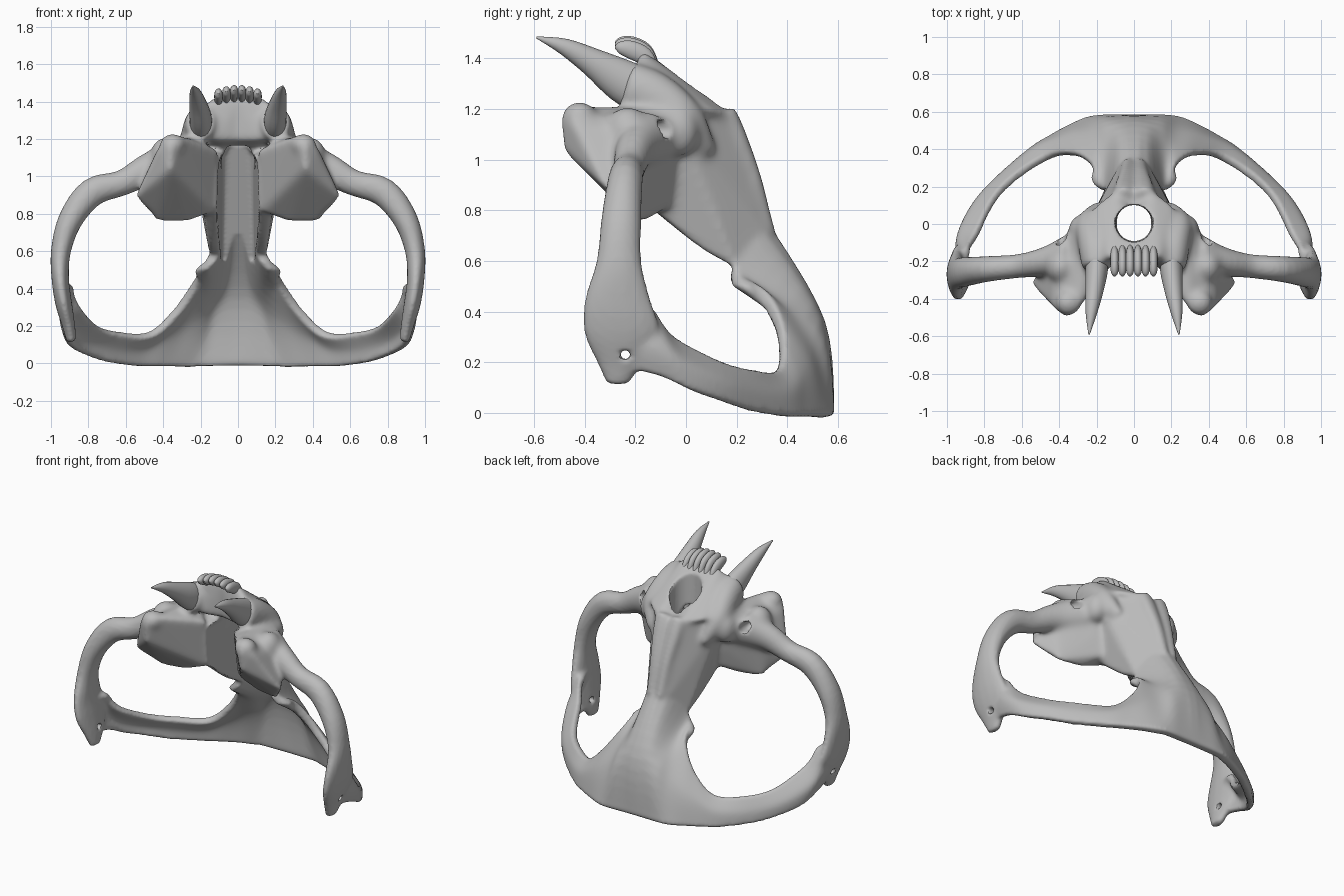
import bpy, bmesh, math
from mathutils import Vector, Matrix

cube = bpy.data.objects.get("Cube")
if cube:
    bpy.data.objects.remove(cube)

mat = bpy.data.materials.new("bone grey")
mat.use_nodes = True
GREY = (0.5, 0.5, 0.5, 1)
mat.diffuse_color = GREY
mat.node_tree.nodes["Principled BSDF"].inputs["Base Color"].default_value = GREY


def smooth_path(pts, n=4):
    """Catmull-Rom resampling of tuples of any length."""
    pts = [Vector(p) for p in pts]
    out = []
    for i in range(len(pts) - 1):
        a, b, c, d = pts[max(i - 1, 0)], pts[i], pts[i + 1], pts[min(i + 2, len(pts) - 1)]
        for k in range(n):
            t = k / n
            out.append(b + (c - a) * (t / 2) + (a * 2 - b * 5 + c * 4 - d) * (t * t / 2)
                       + (b * 3 - a - c * 3 + d) * (t ** 3 / 2))
    return out + [pts[-1]]


def loft(bm, rings):
    """Skin closed rings and cap both ends."""
    rows = [[bm.verts.new(p) for p in r] for r in rings]
    n = len(rows[0])
    faces = [bm.faces.new((a[i], a[(i + 1) % n], b[(i + 1) % n], b[i]))
             for a, b in zip(rows, rows[1:]) for i in range(n)]
    faces += [bm.faces.new(rows[0][::-1]), bm.faces.new(rows[-1])]
    bmesh.ops.recalc_face_normals(bm, faces=faces)


def tube(bm, pts, side, sides=14):
    """Elliptical limb: x, y, z, radius along side, radius across it."""
    path, side, rings = smooth_path(pts), Vector(side), []
    for i, p in enumerate(path):
        tan = path[min(i + 1, len(path) - 1)] - path[max(i - 1, 0)]
        across = Vector(tan[:3]).cross(side).normalized()
        rings.append([Vector(p[:3]) + side * (p[3] * math.cos(a)) + across * (p[4] * math.sin(a))
                      for a in (math.tau * k / sides for k in range(sides))])
    loft(bm, rings)


def plate(bm, grid, thick_start, thick_end):
    """Thicken a grid of points inward along its own normals."""
    rings, last, top = [], len(grid) - 1, len(grid[0]) - 1
    for i, col in enumerate(grid):
        thick = thick_start + (thick_end - thick_start) * i / last
        inner = []
        for j, p in enumerate(col):
            along = grid[min(i + 1, last)][j] - grid[max(i - 1, 0)][j]
            up = col[min(j + 1, top)] - col[max(j - 1, 0)]
            inner.append(p + along.cross(up).normalized() * thick)
        rings.append(col + inner[::-1])
    loft(bm, rings)


def hull(bm, pts):
    verts = [bm.verts.new(p) for p in pts]
    res = bmesh.ops.convex_hull(bm, input=verts)
    bmesh.ops.delete(bm, geom=list({v for v in res["geom_interior"] + res["geom_unused"]
                                    if isinstance(v, bmesh.types.BMVert)}), context="VERTS")


def blob(bm, loc, size):
    bmesh.ops.create_icosphere(bm, subdivisions=3, radius=1,
                               matrix=Matrix.Translation(loc) @ Matrix.Diagonal((*size, 1)))


def mirror(bm):
    res = bmesh.ops.duplicate(bm, geom=bm.verts[:] + bm.edges[:] + bm.faces[:])["geom"]
    for v in res:
        if isinstance(v, bmesh.types.BMVert):
            v.co.x *= -1
    bmesh.ops.reverse_faces(bm, faces=[f for f in res if isinstance(f, bmesh.types.BMFace)])


def finish(bm, name):
    me = bpy.data.meshes.new(name)
    bm.to_mesh(me)
    bm.free()
    ob = bpy.data.objects.new(name, me)
    bpy.context.collection.objects.link(ob)
    me.materials.append(mat)
    return ob


def activate(ob):
    bpy.ops.object.select_all(action="DESELECT")
    ob.select_set(True)
    bpy.context.view_layer.objects.active = ob


bm = bmesh.new()

# Forehead and brow shell: columns of bottom edge, middle, eye socket rim
columns = [
    (-.03, .587, -.01, -.03, .55, .36, -.03, .33, .75),
    (.09, .587, -.01, .07, .54, .37, .08, .31, .71),
    (.18, .587, -.01, .15, .52, .34, .165, .19, .57),
    (.26, .575, -.01, .22, .50, .27, .21, .30, .505),
    (.35, .535, -.01, .32, .49, .2, .27, .36, .405),
    (.45, .48, -.01, .41, .46, .15, .36, .385, .28),
    (.56, .41, -.01, .53, .41, .09, .48, .365, .175),
    (.72, .27, .01, .70, .28, .09, .64, .27, .175),
    (.84, .14, .05, .83, .15, .13, .76, .14, .21),
    (.91, .02, .09, .92, 0, .2, .85, -.05, .31),
    (.93, -.1, .14, .955, -.1, .26, .90, -.13, .42),
    (.92, -.22, .17, .95, -.22, .28, .935, -.2, .42)]
plate(bm, [smooth_path([c[0:3], c[3:6], c[6:9]], 6) for c in smooth_path(columns)], .06, .04)

# Cheek arch, ending in the flat drilled tab
tube(bm, [(.34, -.15, 1.08, .11, .12), (.48, -.2, 1.035, .08, .09), (.62, -.225, .965, .065, .07),
          (.78, -.24, .915, .07, .078), (.895, -.255, .77, .08, .067), (.947, -.265, .6, .09, .054),
          (.95, -.27, .45, .132, .047), (.932, -.255, .32, .152, .045), (.905, -.26, .2, .095, .035),
          (.89, -.27, .115, .045, .025)], (0, 1, 0))

# Nasal roof and the paired nasal bones
hull(bm, [(x, y + d, z) for d in (0, -.09) for x, y, z in
          ((-.03, .33, .7), (.07, .33, .7), (.1, .18, 1.17), (-.03, .18, 1.18))])
tube(bm, [(.03, .335, .71, .026, .02), (.04, .275, .92, .038, .028), (.052, .205, 1.1, .052, .034),
          (.057, .165, 1.2, .048, .03)], (1, 0, 0))

# Side wall of the nose
hull(bm, [(.14, 0, .78), (.15, .07, .64), (.15, .2, .57), (.08, .31, .71), (.11, .17, 1.16),
          (.27, -.04, 1.18), (.18, -.15, .82), (.05, .02, .79), (.05, .2, .58), (.05, -.17, .83),
          (.05, -.2, 1.1)])

# Upper jaw block with its flat sloping face
hull(bm, [(.1, -.2, 1.14), (.27, -.3, 1.21), (.3, -.46, 1.21), (.36, -.5, 1.17), (.43, -.45, 1.15),
          (.36, -.49, 1.04), (.55, -.32, .89), (.44, -.2, .755), (.28, -.17, .755), (.13, -.17, .81),
          (.3, -.03, 1.2), (.25, -.05, .95), (.18, -.05, .82), (.45, -.15, 1.08), (.47, -.2, .9)])

# Muzzle around the nose opening
hull(bm, [(-.03, -.18, 1.44), (.13, -.17, 1.43), (.2, -.2, 1.37), (.26, -.22, 1.24), (.13, -.22, 1.19),
          (-.03, -.18, 1.19), (.3, -.05, 1.21), (.21, .11, 1.19), (.1, .18, 1.18), (.15, -.02, 1.28),
          (-.03, -.09, 1.36), (-.03, .15, 1.1)])
tube(bm, [(.2, -.24, 1.29, .08, .1), (.215, -.12, 1.25, .085, .095), (.24, 0, 1.15, .07, .08),
          (.2, .09, 1.02, .025, .04)], (1, 0, 0))

# Knobs at the cheek root and rear tooth sockets
for loc, size in [((.35, -.42, 1.17), (.07, .07, .06)), ((.39, -.23, 1.11), (.08, .09, .1)),
                  ((.28, -.03, 1.11), (.07, .08, .1)), ((.1, -.05, 1.17), (.05, .05, .05))]:
    blob(bm, loc, size)
mirror(bm)
skull = finish(bm, "skull_bone")

# Cutters: nasal channel, nose opening, drilled tabs, cheek openings
cutters = []
bm = bmesh.new()
hull(bm, [(s * x, y, z) for s in (-1, 1) for x, y, z in
          ((.14, -.6, .4), (.14, -.6, 1.04), (.06, -.6, 1.17), (.085, .34, .55), (.08, .11, 1.1),
           (.05, .1, 1.16))])
cutters.append(finish(bm, "nasal_channel_cutter"))
bm = bmesh.new()
bmesh.ops.create_cone(bm, segments=32, cap_ends=True, radius1=.09, radius2=.11, depth=.7,
                      matrix=Matrix.Translation((0, .005, 1.3)))
cutters.append(finish(bm, "nose_opening_cutter"))
bm = bmesh.new()
bmesh.ops.create_cone(bm, segments=20, cap_ends=True, radius1=.02, radius2=.02, depth=2.4,
                      matrix=Matrix.Translation((0, -.24, .23)) @ Matrix.Rotation(math.pi / 2, 4, "Y"))
cutters.append(finish(bm, "tab_hole_cutter"))
bm = bmesh.new()
blob(bm, (.385, -.09, 1.12), (.028, .08, .035))
mirror(bm)
cutters.append(finish(bm, "cheek_opening_cutter"))


def remesh(name):
    m = skull.modifiers.new(name, "REMESH")
    m.mode, m.voxel_size = "VOXEL", .0105


def soften(name, steps, group=""):
    m = skull.modifiers.new(name, "SMOOTH")
    m.factor, m.iterations, m.vertex_group = .5, steps, group


def apply_all():
    activate(skull)
    for name in [m.name for m in skull.modifiers]:
        bpy.ops.object.modifier_apply(modifier=name)


# Fuse the bone, round the muzzle most, then cut the openings
remesh("fuse")
apply_all()
muzzle = skull.vertex_groups.new(name="muzzle")
for v in skull.data.vertices:
    if abs(v.co.x) < .55 and v.co.z > .72:
        muzzle.add([v.index], min(1, (v.co.z - .72) * 10, (.55 - abs(v.co.x)) * 10), "REPLACE")
soften("round muzzle", 28, "muzzle")
soften("blend", 7)
for c in cutters:
    c.hide_render = True
    b = skull.modifiers.new(c.name, "BOOLEAN")
    b.operation, b.solver, b.object = "DIFFERENCE", "EXACT", c
remesh("clean")
soften("finish", 3)
apply_all()
for c in cutters:
    bpy.data.objects.remove(c)

# Fangs
bm = bmesh.new()
tube(bm, [(.2, -.14, 1.25, .06, .09), (.2, -.25, 1.31, .06, .085), (.213, -.37, 1.385, .047, .056),
          (.228, -.48, 1.445, .03, .033), (.24, -.59, 1.482, .004, .004)], (1, 0, 0), 20)
mirror(bm)
fangs = finish(bm, "fangs")

# Row of six front teeth
bm = bmesh.new()
for x, drop in ((.021, 0), (.062, .006), (.104, .018)):
    tube(bm, [(x, -.13, 1.37 - drop, .016, .025), (x, -.165, 1.425 - drop, .022, .036),
              (x, -.22, 1.452 - drop, .023, .036), (x, -.262, 1.46 - drop, .018, .024),
              (x, -.28, 1.46 - drop, .004, .005)], (1, 0, 0))
mirror(bm)
teeth = finish(bm, "front_teeth")

for ob in (skull, fangs, teeth):
    activate(ob)
    bpy.ops.object.shade_smooth_by_angle(angle=math.radians(40))
